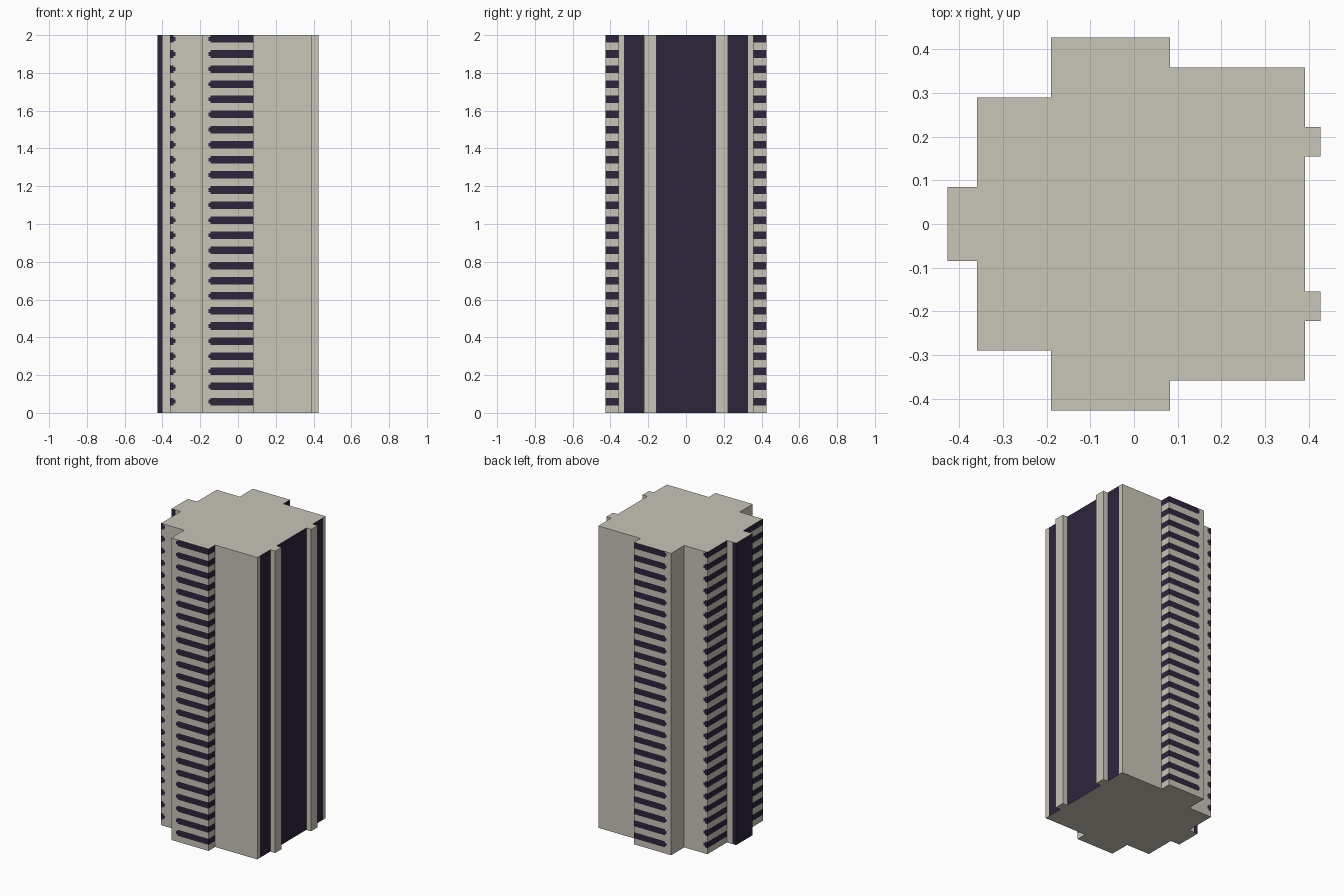
import bpy

if "Cube" in bpy.data.objects:
    bpy.data.objects.remove(bpy.data.objects["Cube"])

HEIGHT, BANDS = 2.0, 25
PITCH = HEIGHT / BANDS

# Front half of the floor plan, left to right: x, y, finish of the wall that starts here
half_plan = [
    (-0.427, -0.085, "glass"),   # side of the left bay
    (-0.400, -0.085, "wall"),
    (-0.360, -0.085, "band"),    # left wall with window bands
    (-0.360, -0.290, "band"),    # bands wrap round the corner
    (-0.342, -0.290, "tip"),
    (-0.331, -0.290, "wall"),
    (-0.190, -0.290, "wall"),
    (-0.190, -0.427, "wall"),
    (-0.156, -0.427, "tip"),     # front bay with window bands
    (-0.146, -0.427, "band"),
    (0.083, -0.427, "band"),
    (0.083, -0.358, "wall"),
    (0.392, -0.358, "wall"),
    (0.392, -0.328, "glass"),    # right curtain wall
    (0.392, -0.222, "wall"),     # vertical rib
    (0.427, -0.222, "wall"),
    (0.427, -0.155, "wall"),
    (0.392, -0.155, "glass"),    # middle glass up to the mirrored half
]

# Mirror the half plan across y = 0
points = [(x, y) for x, y, _ in half_plan]
points += [(x, -y) for x, y in reversed(points)]
finish = [f for _, _, f in half_plan]
finish += list(reversed(finish[:-1])) + ["glass"]

# Heights where the window bands and their narrow tips begin and end
levels = [0.0]
for k in range(BANDS):
    levels += [(k + f) * PITCH for f in (0.5, 0.625, 0.875, 1.0)]


def is_dark(kind, z):
    t = (z / PITCH) % 1
    return (kind == "glass" or (kind == "band" and t > 0.5)
            or (kind == "tip" and 0.625 < t < 0.875))


def material(name, colour):
    mat = bpy.data.materials.new(name)
    mat.diffuse_color = (*colour, 1)
    mat.use_nodes = True
    mat.node_tree.nodes["Principled BSDF"].inputs["Base Color"].default_value = mat.diffuse_color
    return mat


# Walls row by row, then the roof and the underside
n = len(points)
verts = [(x, y, z) for z in levels for x, y in points]
faces, slots = [], []
for r in range(len(levels) - 1):
    mid = (levels[r] + levels[r + 1]) / 2
    for i in range(n):
        j = (i + 1) % n
        faces.append((r * n + i, r * n + j, (r + 1) * n + j, (r + 1) * n + i))
        slots.append(int(is_dark(finish[i], mid)))
top = (len(levels) - 1) * n
faces += [tuple(range(top, top + n)), tuple(reversed(range(n)))]
slots += [0, 0]

mesh = bpy.data.meshes.new("tower_block")
mesh.from_pydata(verts, [], faces)
mesh.materials.append(material("beige stone", (0.58, 0.56, 0.48)))
mesh.materials.append(material("dark purple glass", (0.027, 0.018, 0.046)))
mesh.polygons.foreach_set("material_index", slots)
mesh.update()
tower = bpy.data.objects.new("tower_block", mesh)
bpy.context.collection.objects.link(tower)
